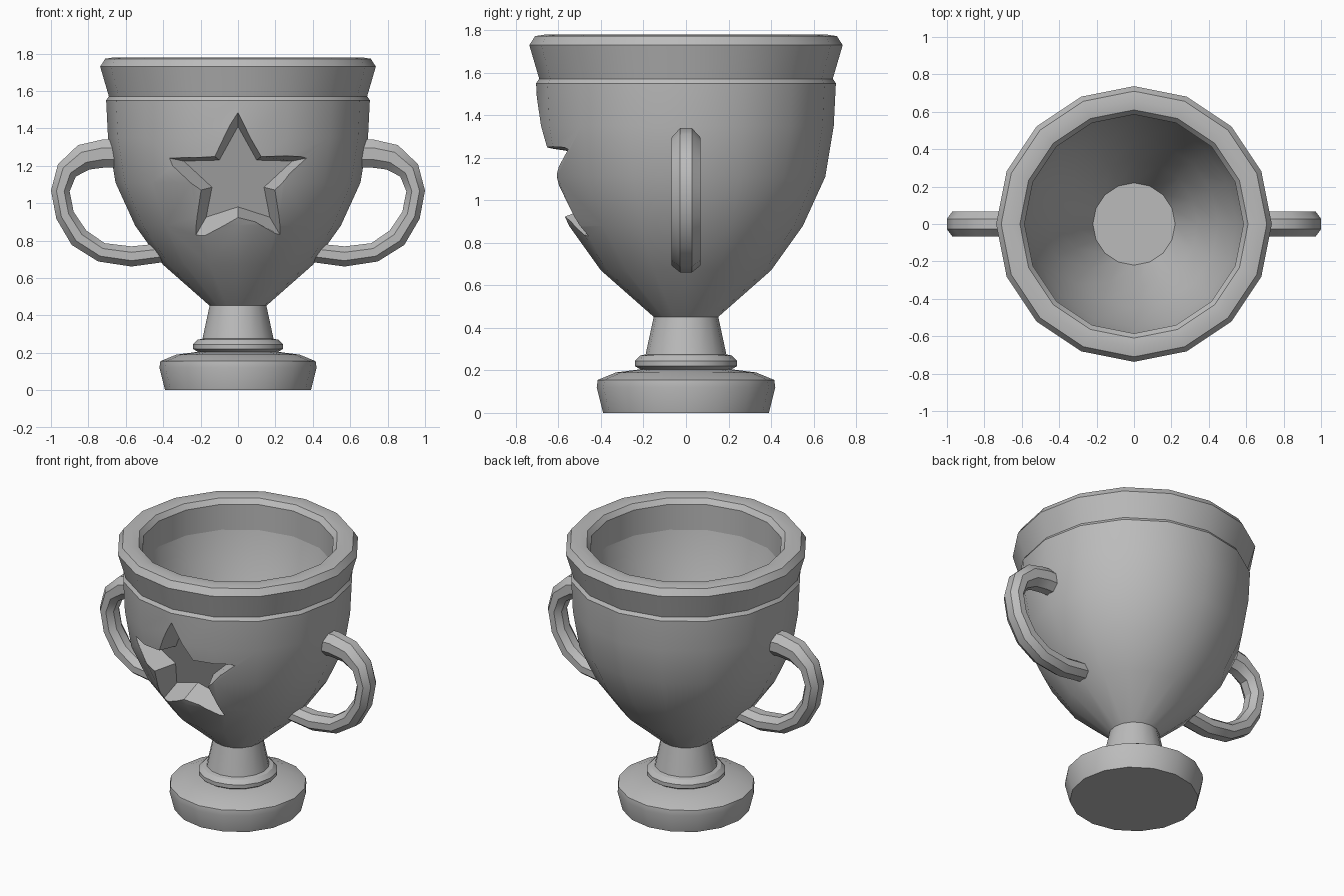
import bpy, bmesh, math
from mathutils import Vector

cube = bpy.data.objects.get("Cube")
if cube:
    bpy.data.objects.remove(cube, do_unlink=True)

SIDES = 16
grey = bpy.data.materials.new("plain_grey")
grey.use_nodes = True
colour = (0.5, 0.5, 0.5, 1)
grey.diffuse_color = colour
grey.node_tree.nodes["Principled BSDF"].inputs["Base Color"].default_value = colour


def finish(name, bm):
    bmesh.ops.recalc_face_normals(bm, faces=bm.faces)
    mesh = bpy.data.meshes.new(name)
    bm.to_mesh(mesh)
    bm.free()
    obj = bpy.data.objects.new(name, mesh)
    bpy.context.collection.objects.link(obj)
    mesh.materials.append(grey)
    return obj


def smooth(obj):
    bpy.ops.object.select_all(action="DESELECT")
    obj.select_set(True)
    bpy.context.view_layer.objects.active = obj
    bpy.ops.object.shade_smooth_by_angle(angle=math.radians(32))


def bridge(bm, a, b):
    for i in range(len(a)):
        j = (i + 1) % len(a)
        bm.faces.new((a[i], a[j], b[j], b[i]))


def lathe(name, profile, ring=False):
    """Turn (radius, height) points round z; cap the ends or close into a ring."""
    bm = bmesh.new()
    rings = []
    for r, z in profile:
        angles = [math.tau * i / SIDES for i in range(SIDES)]
        rings.append([bm.verts.new((r * math.cos(a), r * math.sin(a), z)) for a in angles])
    for a, b in zip(rings, rings[1:]):
        bridge(bm, a, b)
    if ring:
        bridge(bm, rings[-1], rings[0])
    else:
        bm.faces.new(rings[0])
        bm.faces.new(rings[-1])
    return finish(name, bm)


# Foot and stem
smooth(lathe("base_and_stem", [(.39, 0), (.42, .12), (.415, .155), (.33, .19), (.215, .205),
                               (.24, .22), (.24, .245), (.215, .27), (.19, .275), (.15, .46)]))

# Bowl: outer wall up, then inner wall down to the inside floor
OUTER = [(.15, .45), (.40, .67), (.55, .88), (.655, 1.11), (.695, 1.35), (.705, 1.55), (.69, 1.572)]
INNER = [(.587, 1.572), (.55, 1.4), (.45, 1.14), (.34, .9), (.22, .65)]
bowl = lathe("bowl", OUTER + INNER)

# Rim
smooth(lathe("rim", [(.69, 1.57), (.737, 1.73), (.71, 1.772), (.66, 1.78), (.61, 1.772),
                     (.585, 1.74), (.585, 1.57)], ring=True))


# Star recess: a tapered cutter with a flat, tilted floor
def wall_y(x, z):
    for (r0, z0), (r1, z1) in zip(OUTER, OUTER[1:]):
        if z0 <= z <= z1:
            r = r0 + (r1 - r0) * (z - z0) / (z1 - z0)
            return -math.sqrt(r * r - x * x) * .99


def mirrored(half):
    return half + [(-x, z) for x, z in half[-2:0:-1]]


MID_Z = 1.14
floor_outline = mirrored([(0, 1.41), (.10, 1.23), (.29, 1.225), (.139, 1.085), (.17, .925), (0, .98)])
edge_outline = mirrored([(0, 1.481), (.125, 1.25), (.374, 1.242), (.198, 1.07), (.225, .83), (0, .925)])
bm = bmesh.new()
low, high = [], []
for (fx, fz), (ex, ez) in zip(floor_outline, edge_outline):
    f = Vector((fx, -.48 - .36 * (fz - MID_Z), fz))
    e = Vector((ex, wall_y(ex, ez), ez))
    low.append(bm.verts.new(f))
    high.append(bm.verts.new(f + (e - f) * 2))
bridge(bm, low, high)
bm.faces.new(low)
tip = bm.verts.new((0, -.95, MID_Z))
for i in range(len(high)):
    bm.faces.new((high[i], high[(i + 1) % len(high)], tip))
cutter = finish("star_cutter", bm)
cutter.hide_render = True
cut = bowl.modifiers.new("star_recess", "BOOLEAN")
cut.operation = "DIFFERENCE"
cut.solver = "EXACT"
cut.object = cutter
bpy.context.view_layer.objects.active = bowl
bpy.ops.object.modifier_apply(modifier=cut.name)
bpy.data.objects.remove(cutter, do_unlink=True)
smooth(bowl)

# Handles: eight-sided tube swept along a path of (x, z, half thickness)
PATH = [(.60, 1.265, .075), (.72, 1.265, .075), (.825, 1.245, .072), (.915, 1.175, .058),
        (.95, 1.065, .05), (.925, .935, .05), (.85, .815, .055), (.73, .737, .052),
        (.57, .715, .054), (.36, .74, .05)]


def handle(name, side):
    bm = bmesh.new()
    rings = []
    for i, (x, z, half) in enumerate(PATH):
        a, b = PATH[max(i - 1, 0)], PATH[min(i + 1, len(PATH) - 1)]
        along = Vector((b[0] - a[0], 0, b[1] - a[1])).normalized()
        out = Vector((-along.z, 0, along.x))
        ring = []
        for k in range(8):
            t = math.tau * (k + .5) / 8
            p = Vector((x, 0, z)) + out * (math.cos(t) * half * 1.08)
            ring.append(bm.verts.new((side * p.x, .073 * math.sin(t), p.z)))
        rings.append(ring)
    for a, b in zip(rings, rings[1:]):
        bridge(bm, a, b)
    bm.faces.new(rings[0])
    bm.faces.new(rings[-1])
    smooth(finish(name, bm))


handle("left_handle", 1)
handle("right_handle", -1)
